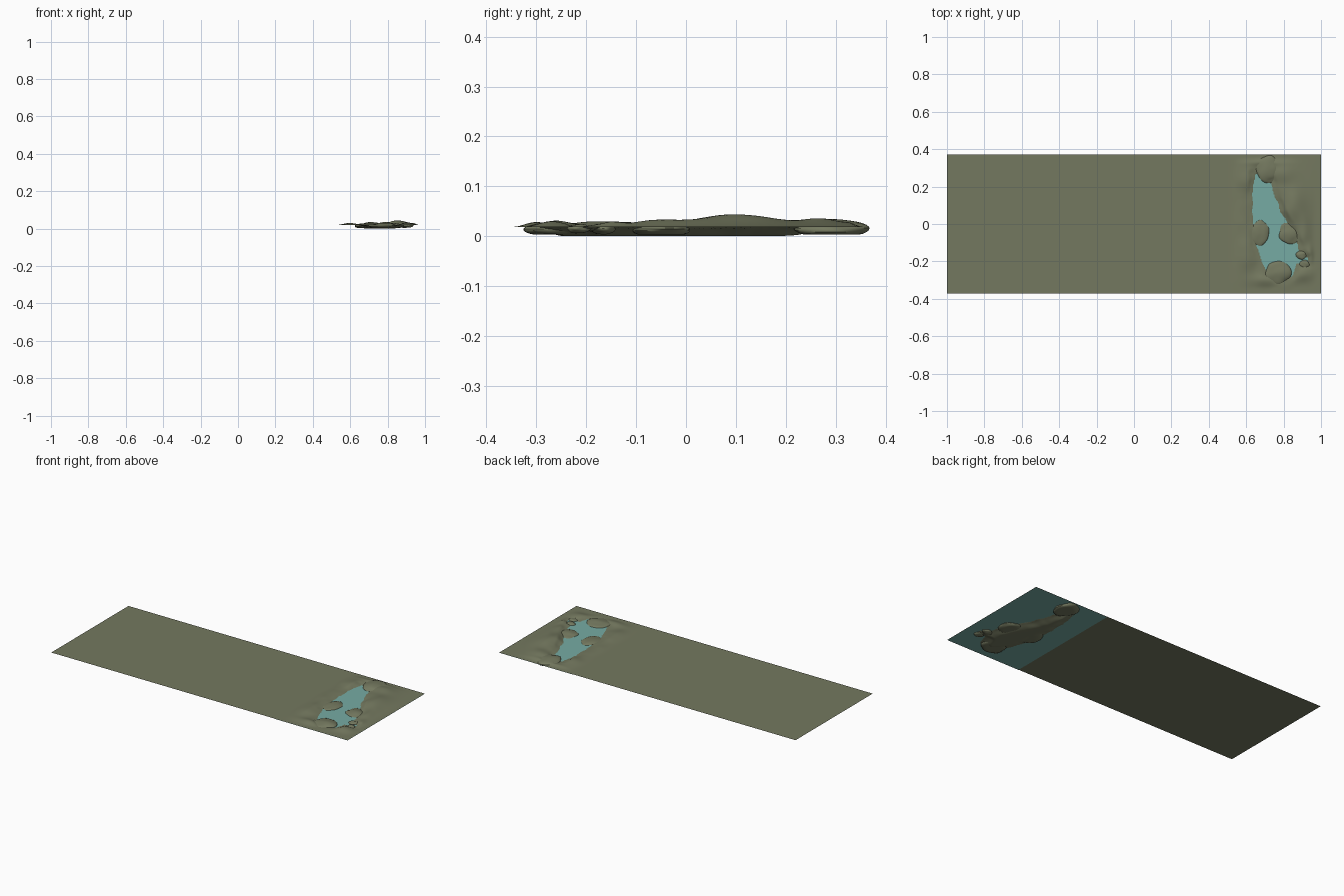
import bpy, bmesh, math
from mathutils import Vector, noise

if "Cube" in bpy.data.objects:
    bpy.data.objects.remove(bpy.data.objects["Cube"])

HALF_Y, GROUND, WATER = 0.372, 0.020, 0.0185


def material(name, rgb):
    m = bpy.data.materials.new(name)
    m.diffuse_color = (*rgb, 1)
    m.use_nodes = True
    m.node_tree.nodes["Principled BSDF"].inputs["Base Color"].default_value = m.diffuse_color
    return m


GRASS = material("olive earth", (0.175, 0.19, 0.115))
POND = material("teal water", (0.18, 0.41, 0.37))

# Shoreline of the pond, seen from above
SHORE = [Vector(p) for p in [
    (.645, .27), (.63, .13), (.635, .01), (.655, -.11), (.68, -.20), (.715, -.26),
    (.78, -.31), (.845, -.28), (.87, -.215), (.93, -.215), (.925, -.18), (.885, -.15),
    (.875, -.10), (.835, -.01), (.79, .06), (.755, .145), (.735, .22), (.70, .29)]]

# Soft mounds around the shore: x, y, radius x, radius y, height
MOUNDS = [
    (.85, .10, .07, .12, .026), (.91, -.06, .035, .10, .012), (.79, .27, .07, .06, .016),
    (.70, .33, .09, .02, .008), (.60, .24, .05, .08, .012), (.58, .02, .04, .10, .006),
    (.60, -.17, .045, .09, .012), (.70, -.30, .08, .03, .009), (.90, -.27, .05, .04, .012),
    (.94, -.16, .02, .05, .009)]


def shore_distance(p):
    """Distance to the shoreline, negative inside the pond."""
    best, inside = 9.0, False
    for a, b in zip(SHORE, SHORE[1:] + SHORE[:1]):
        t = max(0, min(1, (p - a).dot(b - a) / (b - a).length_squared))
        best = min(best, (p - a.lerp(b, t)).length)
        if (a.y > p.y) != (b.y > p.y) and p.x < a.x + (p.y - a.y) / (b.y - a.y) * (b.x - a.x):
            inside = not inside
    return -best if inside else best


def smooth(t):
    t = max(0, min(1, t))
    return t * t * (3 - 2 * t)


def height(x, y):
    d = shore_distance(Vector((x, y))) + .008 * noise.noise((x * 22, y * 22, 3))
    if d < 0:
        return WATER - .0165 * smooth((-d + .005) / .065)
    z = sum(h * math.exp(-((x - cx) / rx) ** 2 - ((y - cy) / ry) ** 2)
            for cx, cy, rx, ry, h in MOUNDS)
    z += .004 * noise.noise((x * 14, y * 14, 0)) * smooth(1 - d / .14)
    border = smooth((x - .5) / .06) * smooth((1 - x) / .06) * smooth((HALF_Y - abs(y)) / .05)
    return GROUND + max(0, z) * border * smooth(d / .04 + .15)


def finish(name, bm, mat):
    me = bpy.data.meshes.new(name)
    bm.to_mesh(me)
    bm.free()
    me.materials.append(mat)
    me.shade_smooth()
    ob = bpy.data.objects.new(name, me)
    bpy.context.collection.objects.link(ob)
    return ob


def sheet(name, x0, x1, nx, ny, mat, func):
    bm = bmesh.new()
    rows = []
    for i in range(nx + 1):
        x = x0 + (x1 - x0) * i / nx
        rows.append([bm.verts.new((x, y, func(x, y)))
                     for y in (HALF_Y * (2 * j / ny - 1) for j in range(ny + 1))])
    for a, b in zip(rows, rows[1:]):
        for j in range(ny):
            bm.faces.new((a[j], b[j], b[j + 1], a[j + 1]))
    return finish(name, bm, mat)


# Flat meadow, sculpted pond bank, and the water under it
sheet("meadow", -1, .5, 1, 1, GRASS, lambda x, y: GROUND)
sheet("pond_bank", .5, 1, 84, 124, GRASS, height)
sheet("water", .5, 1, 1, 1, POND, lambda x, y: WATER)


# Flattened boulders along the shore with level undersides
def boulder(name, x, y, z, rx, ry, rz, turn, seed):
    bm = bmesh.new()
    bmesh.ops.create_uvsphere(bm, u_segments=32, v_segments=16, radius=1)
    for v in bm.verts:
        k = 1 + .22 * noise.noise(v.co * 1.1 + Vector((seed, 0, 0)))
        a, b = v.co.x * rx * k, v.co.y * ry * k
        c, s = math.cos(turn), math.sin(turn)
        v.co = (x + a * c - b * s, y + a * s + b * c, max(.005, z + v.co.z * rz * k))
    ob = finish(name, bm, GRASS)
    bpy.context.view_layer.objects.active = ob
    ob.select_set(True)
    bpy.ops.object.shade_smooth_by_angle(angle=math.radians(40))
    ob.select_set(False)


for n, args in enumerate([
        (.72, .29, .018, .064, .072, .018, .2), (.674, -.048, .016, .050, .070, .013, 0),
        (.83, -.052, .016, .060, .056, .014, -.5), (.772, -.260, .016, .072, .064, .016, .1),
        (.895, -.165, .017, .030, .024, .011, .3), (.912, -.215, .017, .028, .022, .009, -.4)]):
    boulder(f"boulder_{n + 1}", *args, n * 3.7)

# Rest the lowest point on z = 0
low = min(v.co.z for o in bpy.data.objects for v in o.data.vertices)
for o in bpy.data.objects:
    o.location.z -= low
